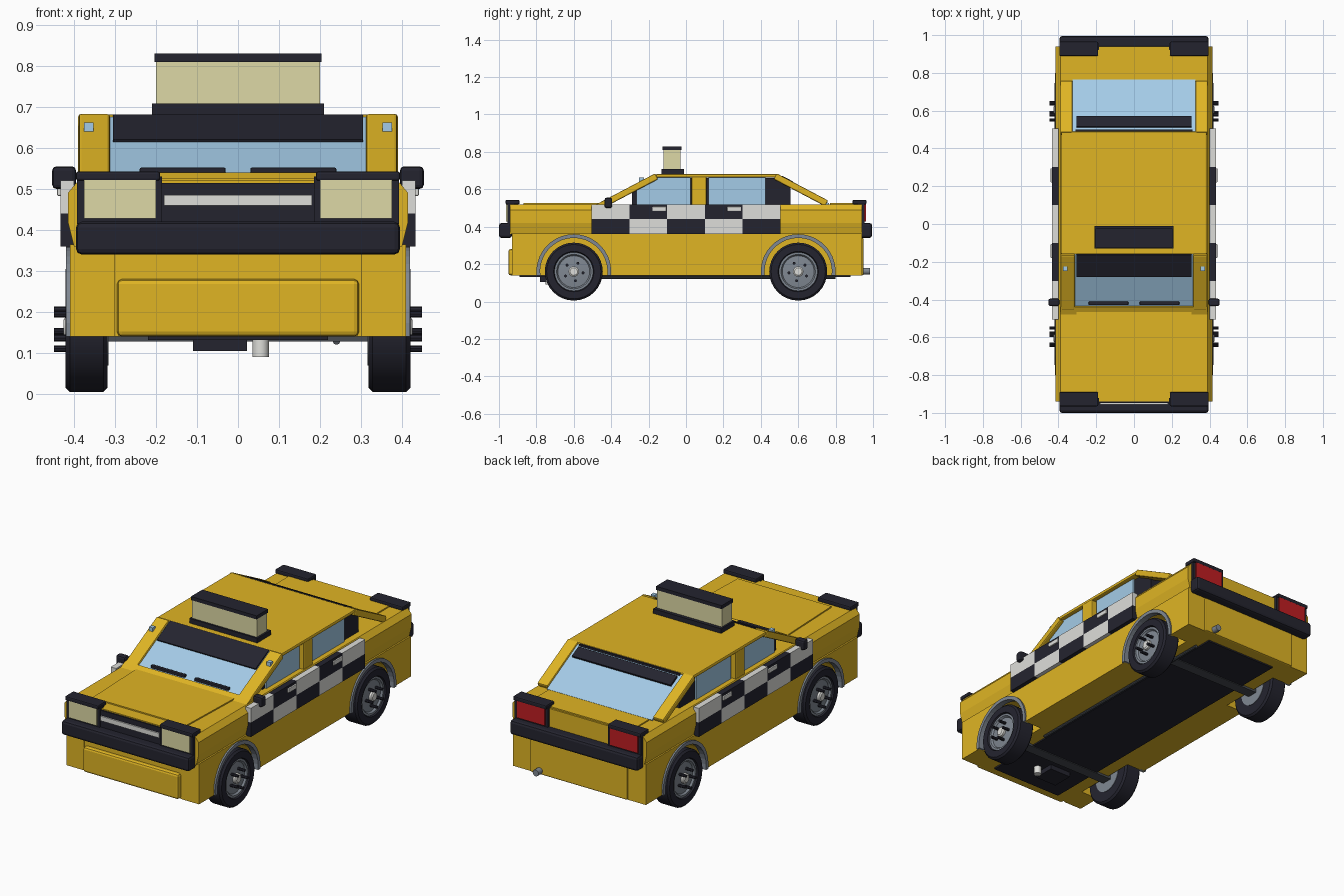
import bpy, bmesh
from math import sin, cos, pi, radians, sqrt, asin

cube = bpy.data.objects.get("Cube")
if cube:
    bpy.data.objects.remove(cube, do_unlink=True)


def material(name, r, g, b):
    rgb = [(c / 255 / 12.92) if c < 11 else ((c / 255 + 0.055) / 1.055) ** 2.4 for c in (r, g, b)]
    m = bpy.data.materials.new(name)
    m.use_nodes = True
    m.diffuse_color = (*rgb, 1)
    m.node_tree.nodes["Principled BSDF"].inputs["Base Color"].default_value = (*rgb, 1)
    return m


YELLOW = material("taxi yellow", 224, 181, 36)
BLACK = material("black", 36, 36, 47)
WHITE = material("white", 222, 222, 218)
CREAM = material("lamp cream", 222, 217, 166)
GLASS = material("glass blue", 166, 206, 234)
RED = material("tail red", 192, 30, 34)
GREY = material("rim grey", 128, 136, 146)
DARK = material("axle grey", 72, 76, 82)


def finish(name, mat, bm, bevel=0, mirror="", smooth=False):
    bmesh.ops.recalc_face_normals(bm, faces=bm.faces)
    mesh = bpy.data.meshes.new(name)
    bm.to_mesh(mesh)
    bm.free()
    mesh.materials.append(mat)
    ob = bpy.data.objects.new(name, mesh)
    bpy.context.collection.objects.link(ob)
    if smooth:
        bpy.ops.object.select_all(action="DESELECT")
        ob.select_set(True)
        bpy.context.view_layer.objects.active = ob
        bpy.ops.object.shade_smooth_by_angle(angle=radians(35))
    if bevel:
        mod = ob.modifiers.new("edge bevel", "BEVEL")
        mod.width, mod.segments = bevel, 2
    if mirror:
        mod = ob.modifiers.new("mirror", "MIRROR")
        mod.use_axis = ("x" in mirror, "y" in mirror, False)
        mod.use_mirror_merge = False
    return ob


def prism(name, mat, pts, axis, a, b, **kw):
    """Extrude a profile along x (points y,z), y (points x,z) or z (points x,y)."""
    bm = bmesh.new()
    place = {"x": lambda p, t: (t, *p), "y": lambda p, t: (p[0], t, p[1]), "z": lambda p, t: (*p, t)}[axis]
    ends = [[bm.verts.new(place(p, t)) for p in pts] for t in (a, b)]
    for ring in ends:
        bm.faces.new(ring)
    for i in range(len(pts)):
        j = (i + 1) % len(pts)
        bm.faces.new((ends[0][i], ends[0][j], ends[1][j], ends[1][i]))
    return finish(name, mat, bm, **kw)


def box(name, mat, x0, x1, y0, y1, z0, z1, **kw):
    return prism(name, mat, [(x0, y0), (x1, y0), (x1, y1), (x0, y1)], "z", z0, z1, **kw)


def slab(name, mat, x0, x1, p, q, thick, **kw):
    """Sloping slab whose upper side runs from p to q in the side plane."""
    dy, dz = q[0] - p[0], q[1] - p[1]
    k = thick / sqrt(dy * dy + dz * dz) * (1 if dy > 0 else -1)
    pts = [p, q, (q[0] + dz * k, q[1] - dy * k), (p[0] + dz * k, p[1] - dy * k)]
    return prism(name, mat, pts, "x", x0, x1, **kw)


def lathe(name, mat, profile, y, z, n=32, axis="x", origin=0, **kw):
    """Turn (position, radius) points around an axis."""
    bm = bmesh.new()
    rings = []
    for t, r in profile:
        ring = []
        for i in range(n):
            c, s = r * cos(2 * pi * i / n), r * sin(2 * pi * i / n)
            co = {"x": (t, y + c, z + s), "y": (origin + c, t, z + s), "z": (origin + c, y + s, t)}[axis]
            ring.append(bm.verts.new(co))
        rings.append(ring)
    for a, b in zip(rings, rings[1:]):
        for i in range(n):
            j = (i + 1) % n
            bm.faces.new((a[i], a[j], b[j], b[i]))
    bm.faces.new(rings[0])
    bm.faces.new(rings[-1])
    return finish(name, mat, bm, smooth=True, **kw)


WY, WZ = 0.6, 0.16      # wheel centre

# Body: core, shoulders and side panels with wheel arches
box("body_core", YELLOW, -0.3, 0.3, -0.925, 0.94, 0.14, 0.5)
half = [(0.39, 0.52), (0.415, 0.49), (0.415, 0.42), (0.4, 0.36)]
prism("body_shoulders", YELLOW, half + [(-x, z) for x, z in reversed(half)], "y", -0.94, 0.94)


def arch(yc, r, n=20):
    a = asin((WZ - 0.14) / r)
    return [(yc - r * cos(t), WZ + r * sin(t)) for t in [-a + (pi + 2 * a) * i / n for i in range(n + 1)]]


outline = [(-0.93, 0.14)] + arch(-WY, 0.19) + arch(WY, 0.19) + [(0.94, 0.14), (0.94, 0.365), (-0.93, 0.365)]
prism("side_panel", YELLOW, outline, "x", 0.3, 0.41, mirror="x")
ring = arch(-WY, 0.2) + arch(-WY, 0.18)[::-1]
prism("wheel_arch_trim", GREY, ring, "x", 0.385, 0.419, mirror="xy")
box("front_apron", YELLOW, -0.295, 0.295, -0.95, -0.9, 0.14, 0.28, bevel=0.012)
box("rear_apron", YELLOW, -0.3, 0.3, 0.92, 0.95, 0.14, 0.34, bevel=0.008)
prism("hood_panel", YELLOW, [(-0.29, -0.87), (0.29, -0.87), (0.305, -0.45), (-0.305, -0.45)], "z", 0.5, 0.527)
box("trunk_lid", YELLOW, -0.31, 0.31, 0.77, 0.93, 0.5, 0.527)
prism("cowl", YELLOW, [(-0.49, 0.515), (-0.44, 0.54), (-0.42, 0.515)], "x", -0.39, 0.39)

# Bumpers, lamps and grille
box("front_bumper", BLACK, -0.395, 0.395, -1, -0.93, 0.34, 0.42, bevel=0.014)
box("rear_bumper", BLACK, -0.395, 0.395, 0.93, 0.995, 0.34, 0.42, bevel=0.014)
for end, s, lamp in (("head", -1, CREAM), ("tail", 1, RED)):
    def span(a, b):
        return sorted((s * a, s * b))
    box(end + "lamp_frame", BLACK, 0.185, 0.392, *span(0.92, 0.955), 0.415, 0.53, mirror="x")
    box(end + "lamp_lens", lamp, 0.2, 0.375, *span(0.95, 0.963), 0.428, 0.525, mirror="x")
    box(end + "lamp_cap", BLACK, 0.19, 0.395, *span(0.89, 0.965), 0.52, 0.543, bevel=0.006, mirror="x")
box("grille", BLACK, -0.185, 0.185, -0.948, -0.92, 0.415, 0.514)
box("grille_bar", WHITE, -0.18, 0.18, -0.956, -0.94, 0.459, 0.485)

# Cabin
cabin = [(-0.29, 0.51), (-0.29, 0.595), (-0.17, 0.66), (0.48, 0.66), (0.56, 0.615), (0.56, 0.51)]
prism("cabin_interior", BLACK, cabin, "x", -0.352, 0.352)
box("roof", YELLOW, -0.385, 0.385, -0.16, 0.49, 0.663, 0.682, bevel=0.006)
box("side_pillar", YELLOW, 0.34, 0.385, 0.03, 0.11, 0.51, 0.67, bevel=0.006, mirror="x")
front_glass = [(-0.265, 0.52), (0.025, 0.52), (0.025, 0.664), (-0.16, 0.664), (-0.265, 0.605)]
prism("front_side_window", GLASS, front_glass, "x", 0.352, 0.362, mirror="x")
box("rear_side_window", GLASS, 0.352, 0.362, 0.12, 0.425, 0.52, 0.664, mirror="x")
slab("windshield", GLASS, -0.315, 0.315, (-0.445, 0.525), (-0.16, 0.675), 0.015)
slab("windshield_sunband", BLACK, -0.305, 0.305, (-0.28, 0.621), (-0.163, 0.682), 0.015)
slab("rear_window", GLASS, -0.325, 0.325, (0.765, 0.525), (0.485, 0.675), 0.015)
slab("rear_window_visor", BLACK, -0.305, 0.305, (0.572, 0.642), (0.515, 0.672), 0.02)
box("roof_trailing_trim", BLACK, -0.31, 0.31, 0.485, 0.5, 0.66, 0.678)
slab("front_pillar", YELLOW, 0.312, 0.388, (-0.46, 0.53), (-0.165, 0.685), 0.035, bevel=0.007, mirror="x")
slab("rear_pillar", YELLOW, 0.325, 0.39, (0.76, 0.54), (0.485, 0.685), 0.035, bevel=0.007, mirror="x")
box("pillar_marker", GLASS, 0.352, 0.375, -0.25, -0.225, 0.64, 0.662, mirror="x")
box("wiper", BLACK, 0.03, 0.24, -0.43, -0.41, 0.536, 0.552, bevel=0.004, mirror="x")
box("side_mirror", BLACK, 0.395, 0.453, -0.435, -0.395, 0.5, 0.555, bevel=0.01, mirror="x")

# Checkered band and door handles
for col in range(5):
    y = -0.505 + 0.202 * col
    for row in range(2):
        mat, shade = ((WHITE, "white") if (row + col) % 2 else (BLACK, "black"))
        z = 0.36 + 0.08 * row
        box(shade + "_check_panel", mat, 0.4, 0.433, y, y + 0.202, z, z + 0.08, mirror="x")
for y in (-0.18, 0.22):
    box("door_handle", WHITE, 0.43, 0.441, y, y + 0.075, 0.483, 0.507, bevel=0.003, mirror="x")

# Roof sign
box("sign_base", BLACK, -0.21, 0.21, -0.13, -0.01, 0.68, 0.708)
box("sign_panel", CREAM, -0.2, 0.2, -0.12, -0.03, 0.705, 0.812)
box("sign_cap", BLACK, -0.203, 0.203, -0.125, -0.025, 0.81, 0.83)

# Wheels
tyre = [(0.318, 0.1), (0.318, 0.145), (0.328, 0.155), (0.41, 0.155), (0.42, 0.145), (0.42, 0.108), (0.4, 0.1)]
lathe("tyre", BLACK, tyre, -WY, WZ, mirror="xy")
rim = [(0.316, 0.09), (0.4, 0.103), (0.412, 0.103), (0.412, 0.092), (0.402, 0.085), (0.408, 0.03)]
lathe("rim", GREY, rim, -WY, WZ, mirror="xy")
lathe("hub_cap", WHITE, [(0.4, 0.028), (0.42, 0.028), (0.426, 0.02)], -WY, WZ, n=16, mirror="xy")
for i in range(5):
    a = radians(64 + 72 * i)
    lathe("wheel_stud", BLACK, [(0.4, 0.008), (0.448, 0.008)], -WY + 0.05 * cos(a), WZ + 0.05 * sin(a),
          n=8, mirror="xy")

# Underside
box("floor_panel", BLACK, -0.22, 0.22, -0.89, 0.88, 0.132, 0.15)
box("axle_beam", DARK, -0.33, 0.33, -0.63, -0.57, 0.128, 0.17, mirror="y")
box("engine_sump", BLACK, -0.11, 0.022, -0.78, -0.66, 0.105, 0.14)
lathe("oil_filter", WHITE, [(0.09, 0.02), (0.14, 0.02)], -0.73, 0, n=16, axis="z", origin=0.055)
lathe("exhaust_pipe", DARK, [(-0.45, 0.009), (0.8, 0.009)], 0, 0.129, n=10, axis="y", origin=0.24)
lathe("exhaust_tip", GREY, [(0.9, 0.018), (0.985, 0.018)], 0, 0.162, n=16, axis="y", origin=0.24)
